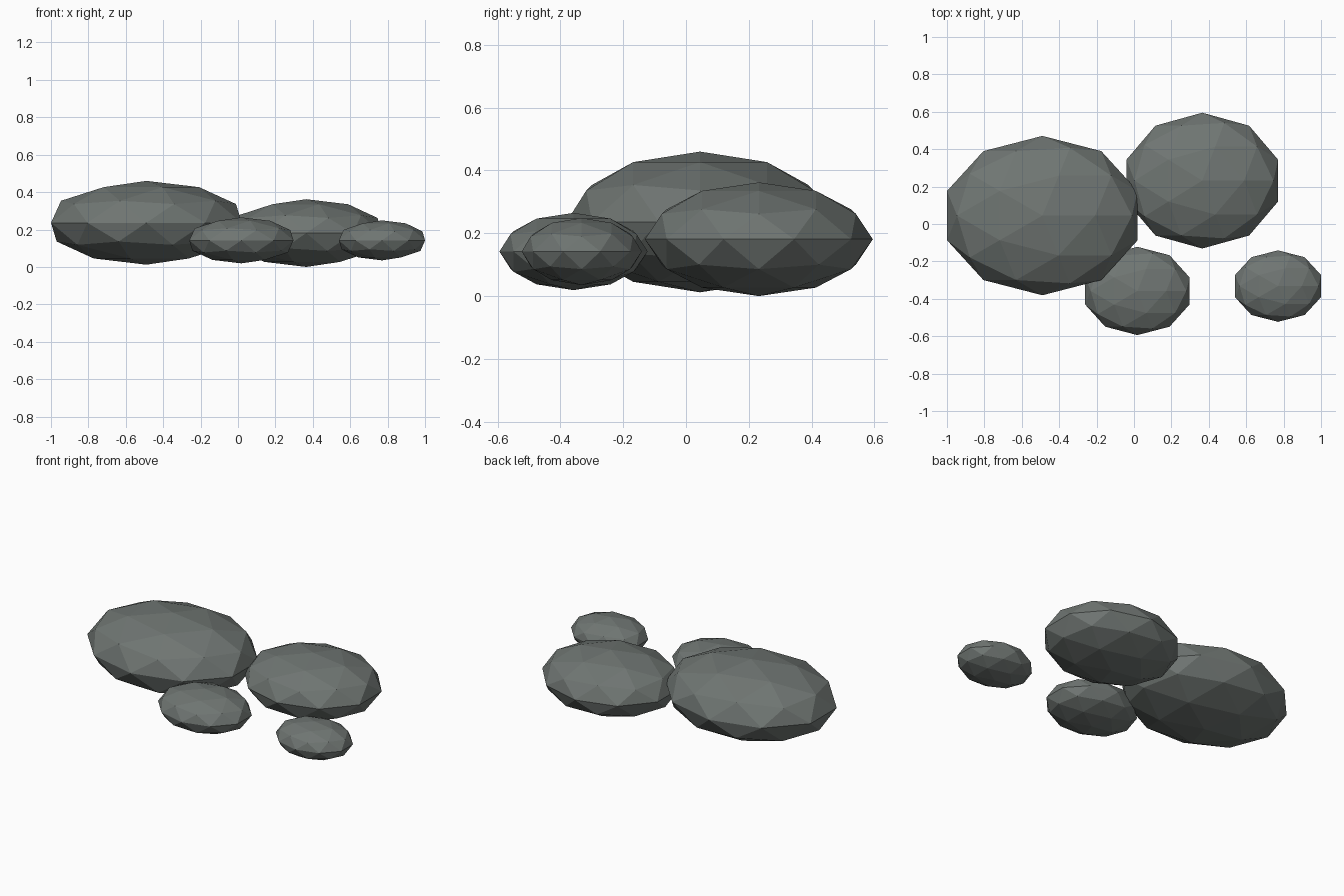
import bpy

if "Cube" in bpy.data.objects:
    bpy.data.objects.remove(bpy.data.objects["Cube"])

# One flat grey stone colour
stone = bpy.data.materials.new("stone grey")
stone.diffuse_color = (0.16, 0.18, 0.17, 1)
stone.use_nodes = True
stone.node_tree.nodes["Principled BSDF"].inputs["Base Color"].default_value = stone.diffuse_color


def rock(name, centre, radii):
    """Low-poly stone: a squashed, flat-shaded icosphere."""
    bpy.ops.mesh.primitive_ico_sphere_add(subdivisions=2, radius=1, location=centre)
    ob = bpy.context.object
    ob.name = name
    ob.scale = radii
    bpy.ops.object.transform_apply(location=False, rotation=False, scale=True)
    bpy.ops.object.shade_flat()
    ob.data.materials.append(stone)


# Cluster of four flattened stones, largest to smallest
rock("large_rock", (-0.49, 0.045, 0.236), (0.536, 0.426, 0.224))
rock("medium_rock", (0.365, 0.232, 0.181), (0.426, 0.363, 0.181))
rock("small_rock", (0.018, -0.358, 0.142), (0.293, 0.236, 0.123))
rock("pebble", (0.77, -0.332, 0.142), (0.242, 0.191, 0.107))
